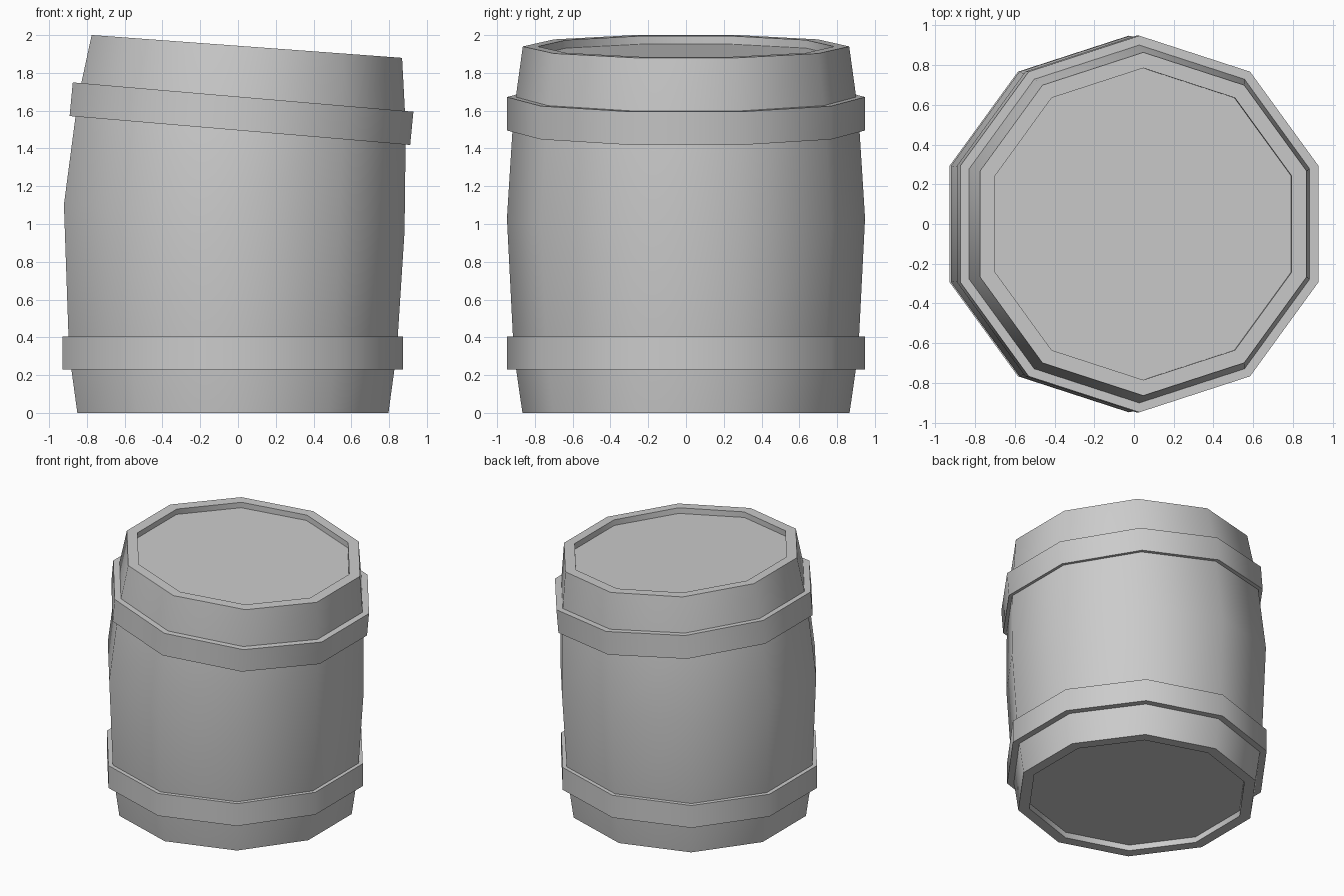
import bpy, bmesh, math

if "Cube" in bpy.data.objects:
    bpy.data.objects.remove(bpy.data.objects["Cube"])

SIDES = 10


def loft(name, rings, closed):
    """Skin tilted decagon rings given as (centre x, centre z, radius, downward slope along x)."""
    bm = bmesh.new()
    loops = []
    for cx, cz, r, slope in rings:
        loop = []
        for i in range(SIDES):
            a = math.radians(18 + 36 * i)
            dx = r * math.cos(a)
            loop.append(bm.verts.new((cx + dx, r * math.sin(a), cz - slope * dx)))
        loops.append(loop)
    pairs = list(zip(loops, loops[1:]))
    if closed:
        pairs.append((loops[-1], loops[0]))
    else:
        bm.faces.new(loops[0])
        bm.faces.new(loops[-1])
    for a, b in pairs:
        for i in range(SIDES):
            j = (i + 1) % SIDES
            bm.faces.new((a[i], a[j], b[j], b[i]))
    bmesh.ops.recalc_face_normals(bm, faces=bm.faces)
    mesh = bpy.data.meshes.new(name)
    bm.to_mesh(mesh)
    bm.free()
    obj = bpy.data.objects.new(name, mesh)
    bpy.context.collection.objects.link(obj)
    bpy.ops.object.select_all(action='DESELECT')
    obj.select_set(True)
    bpy.context.view_layer.objects.active = obj
    bpy.ops.object.shade_smooth_by_angle(angle=math.radians(40))
    return obj


def hoop(name, low, high, inner):
    """Band with a rectangular section from a low ring to a high ring."""
    (x0, z0, s0), (x1, z1, s1) = low, high
    outer = 0.948
    loft(name, [(x0, z0, inner, s0), (x0, z0, outer, s0),
                (x1, z1, outer, s1), (x1, z1, inner, s1)], True)


# Leaning barrel body with recessed bottom and lid
loft("barrel_body", [
    (-0.027, 0.045, 0.785, 0),
    (-0.027, 0.0, 0.785, 0),
    (-0.027, 0.0, 0.866, 0),
    (-0.027, 0.32, 0.912, 0),
    (-0.02, 1.03, 0.948, 0.08),
    (0.02, 1.585, 0.913, 0.085),
    (0.047, 1.94, 0.864, 0.0735),
    (0.047, 1.94, 0.785, 0.0735),
    (0.044, 1.897, 0.785, 0.0735),
], False)

# Metal hoops
hoop("lower_hoop", (-0.027, 0.23, 0), (-0.027, 0.405, 0), 0.88)
hoop("upper_hoop", (0.01, 1.495, 0.085), (0.027, 1.672, 0.086), 0.88)
